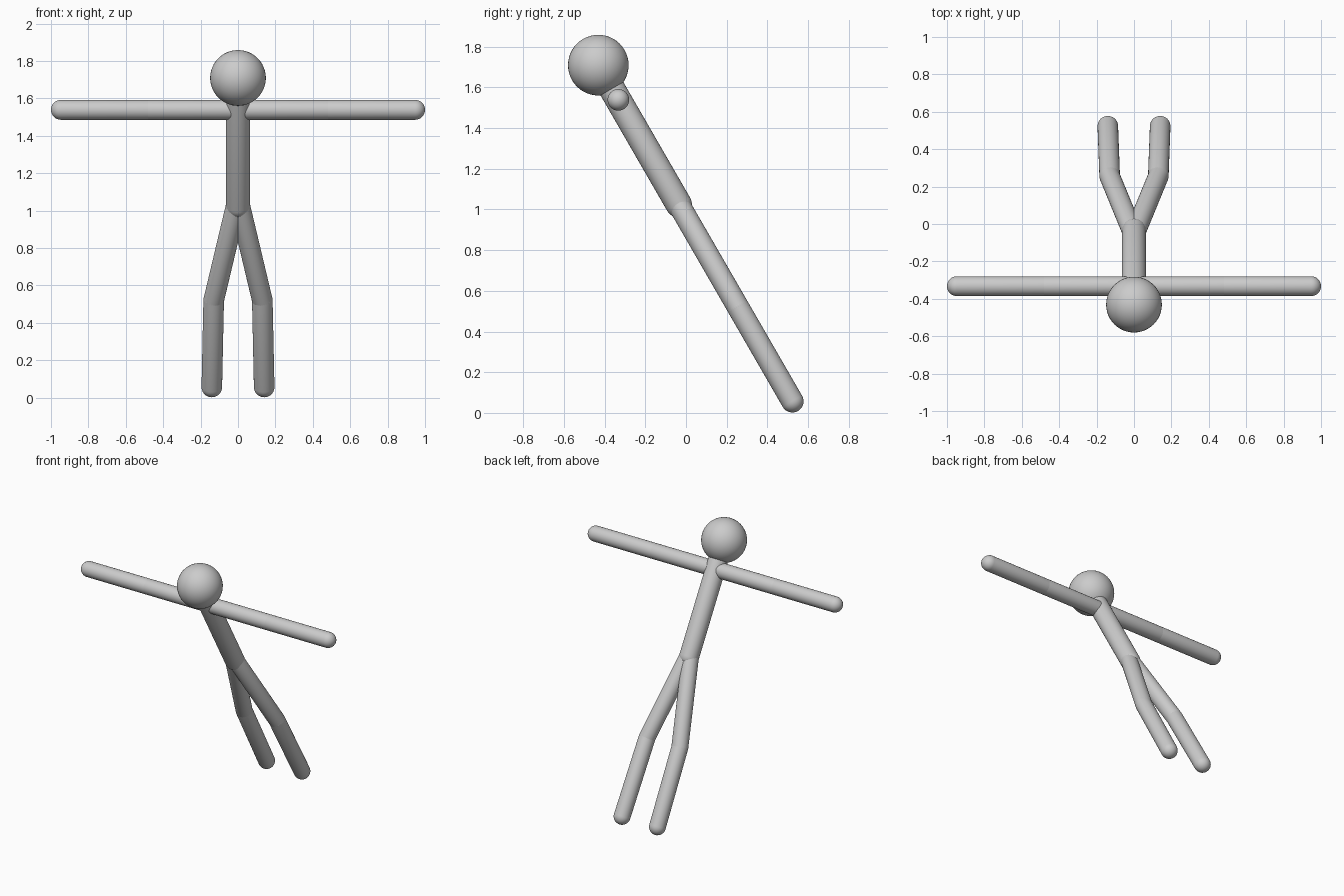
import bpy, bmesh, math
from mathutils import Vector, Matrix

if "Cube" in bpy.data.objects:
    bpy.data.objects.remove(bpy.data.objects["Cube"])

grey = bpy.data.materials.new("light grey")
grey.diffuse_color = (0.6, 0.6, 0.6, 1)
grey.use_nodes = True
grey.node_tree.nodes["Principled BSDF"].inputs["Base Color"].default_value = grey.diffuse_color


def finish(name, bm):
    for f in bm.faces:
        f.smooth = True
    me = bpy.data.meshes.new(name)
    bm.to_mesh(me)
    bm.free()
    me.materials.append(grey)
    ob = bpy.data.objects.new(name, me)
    bpy.context.collection.objects.link(ob)
    return ob


def capsule(name, a, b, r):
    """Round-ended tube whose end-cap centres are a and b."""
    a, b = Vector(a), Vector(b)
    axis = b - a
    bm = bmesh.new()
    bmesh.ops.create_uvsphere(bm, u_segments=32, v_segments=16, radius=r)
    # split the sphere at its equator and stretch the middle
    equator = [e for e in bm.edges if all(abs(v.co.z) < 1e-5 for v in e.verts)]
    bmesh.ops.split_edges(bm, edges=equator)
    for f in bm.faces:
        if f.calc_center_median().z > 0:
            for v in f.verts:
                v.tag = True
    for v in bm.verts:
        if v.tag:
            v.co.z += axis.length
    rims = [e for e in bm.edges if e.is_boundary]
    bmesh.ops.bridge_loops(bm, edges=rims)
    bmesh.ops.recalc_face_normals(bm, faces=bm.faces[:])
    turn = axis.to_track_quat('Z', 'Y').to_matrix().to_4x4()
    bmesh.ops.transform(bm, matrix=Matrix.Translation(a) @ turn, verts=bm.verts[:])
    return finish(name, bm)


# the whole body leans forward by 30 degrees
LEAN = math.radians(30)
FOOT = Vector((0, 0.523, 0.057))


def body(x, up):
    """Point at sideways x and distance up along the leaning body."""
    return FOOT + Vector((x, -math.sin(LEAN) * up, math.cos(LEAN) * up))


# head
bm = bmesh.new()
bmesh.ops.create_uvsphere(bm, u_segments=48, v_segments=24, radius=0.149)
bmesh.ops.translate(bm, vec=body(0, 1.908), verts=bm.verts[:])
finish("head", bm)

# torso
capsule("torso", body(0, 1.118), body(0, 1.79), 0.065)

# arms and legs on both sides
for side, s in (("left", 1), ("right", -1)):
    shoulder, elbow, hand = (body(s * x, 1.711) for x in (0.02, 0.48, 0.947))
    capsule(side + "_upper_arm", shoulder, elbow, 0.053)
    capsule(side + "_forearm", elbow, hand, 0.053)
    hip, knee, foot = body(s * 0.01, 1.118), body(s * 0.13, 0.535), body(s * 0.14, 0)
    capsule(side + "_thigh", hip, knee, 0.055)
    capsule(side + "_shin", knee, foot, 0.055)
